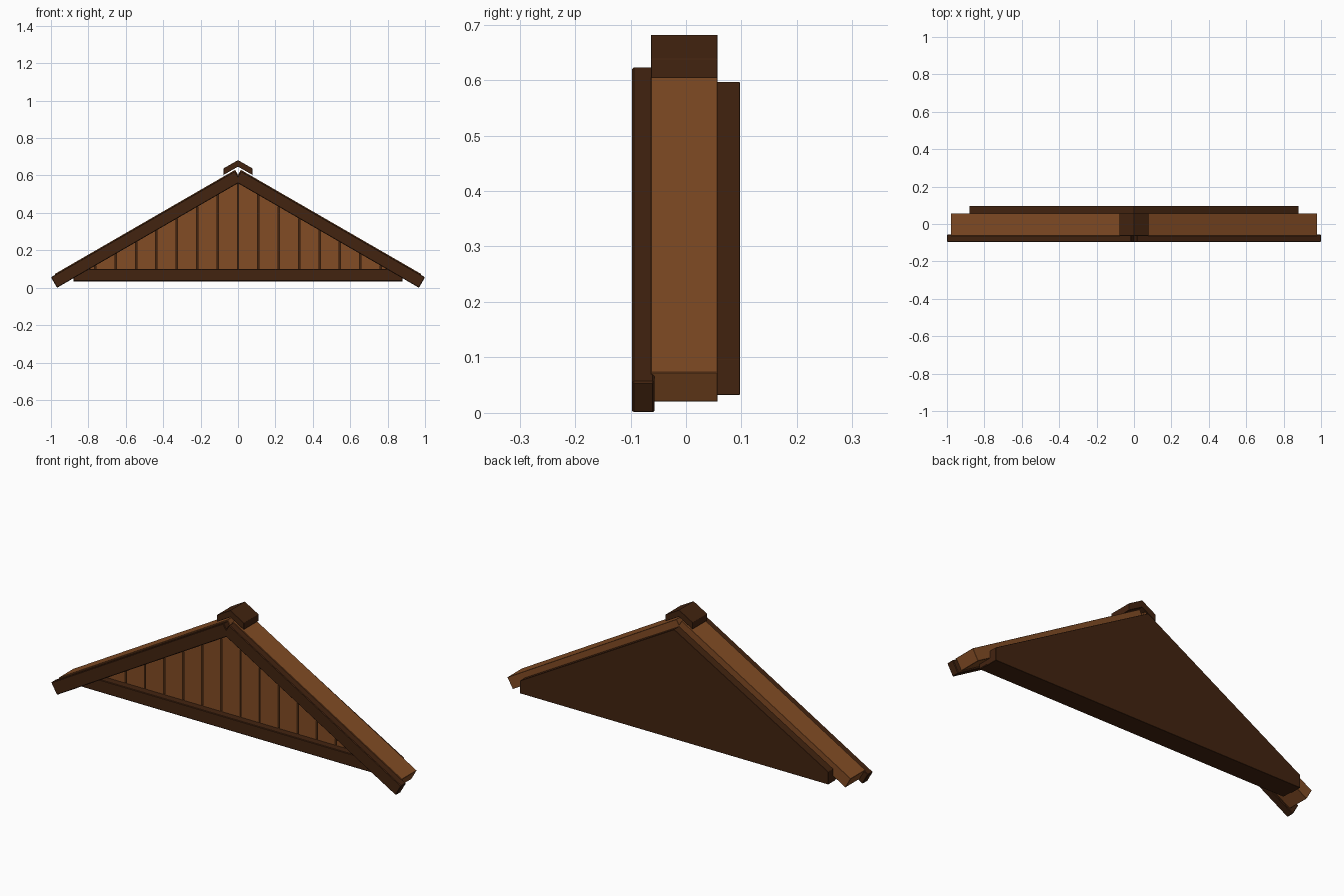
import bpy, bmesh, math

if "Cube" in bpy.data.objects:
    bpy.data.objects.remove(bpy.data.objects["Cube"])

def material(name, col):
    m = bpy.data.materials.new(name)
    m.diffuse_color = (*col, 1)
    m.use_nodes = True
    m.node_tree.nodes["Principled BSDF"].inputs["Base Color"].default_value = m.diffuse_color
    return m

DARK = material("dark brown wood", (0.055, 0.017, 0.005))
LIGHT = material("warm brown wood", (0.223, 0.072, 0.018))
ANG = math.radians(30)
S, C, T = math.sin(ANG), math.cos(ANG), math.tan(ANG)

def prism(name, profile, y0, y1, mat, bevel=0.0):
    """Extrude an (x, z) outline from y0 to y1."""
    bm = bmesh.new()
    face = bm.faces.new([bm.verts.new((x, y0, z)) for x, z in profile])
    out = bmesh.ops.extrude_face_region(bm, geom=[face])
    for v in out["geom"]:
        if isinstance(v, bmesh.types.BMVert):
            v.co.y = y1
    bmesh.ops.recalc_face_normals(bm, faces=bm.faces)
    me = bpy.data.meshes.new(name)
    bm.to_mesh(me)
    bm.free()
    me.materials.append(mat)
    ob = bpy.data.objects.new(name, me)
    bpy.context.collection.objects.link(ob)
    if bevel:
        b = ob.modifiers.new("edge", 'BEVEL')
        b.width, b.segments = bevel, 1
    return ob

def sloped_board(name, side, end_x, end_z, thick, y0, y1, mat, bevel):
    """Square-ended board rising at 30 degrees, centrelines meeting at x = 0."""
    top_x = thick / 2 * S
    top_z = end_z + (end_x - top_x) * T
    pts = [(end_x, end_z), (top_x, top_z),
           (top_x - thick * S, top_z - thick * C),
           (end_x - thick * S, end_z - thick * C)]
    prism(name, [(side * x, z) for x, z in pts], y0, y1, mat, bevel)

for side, label in ((-1, "left"), (1, "right")):
    # front bargeboards and roof slabs
    sloped_board("bargeboard_" + label, side, 1.0, 0.056, 0.065, -0.097, -0.057, DARK, 0.003)
    sloped_board("roof_slab_" + label, side, 0.98, 0.073, 0.061, -0.063, 0.057, LIGHT, 0.001)

# ridge cap
prism("ridge_cap", [(-0.077, 0.603), (-0.077, 0.638), (0, 0.682), (0.077, 0.638),
                    (0.077, 0.603), (0, 0.647)], -0.063, 0.057, DARK, 0.001)

# back panel
prism("back_panel", [(-0.88, 0.032), (0.88, 0.032), (0.88, 0.097), (0, 0.597), (-0.88, 0.097)],
      0.035, 0.097, DARK, 0.001)

# tie beam across the bottom
prism("tie_beam", [(-0.88, 0.035), (0.88, 0.035), (0.88, 0.10), (-0.88, 0.10)],
      -0.018, 0.05, DARK, 0.003)

# vertical planks, cut to the roof slope, with narrow gaps
PITCH, GAP, BASE, TOP = 0.109, 0.004, 0.08, 0.58
for i in range(8):
    for side, label in ((-1, "left"), (1, "right")):
        x0 = i * PITCH + GAP
        x1 = min((i + 1) * PITCH - GAP, (TOP - BASE) / T - 0.01)
        pts = [(x0, BASE), (x1, BASE), (x1, TOP - x1 * T), (x0, TOP - x0 * T)]
        prism(f"plank_{label}_{i + 1}", [(side * x, z) for x, z in pts], 0.02, 0.04, LIGHT)
